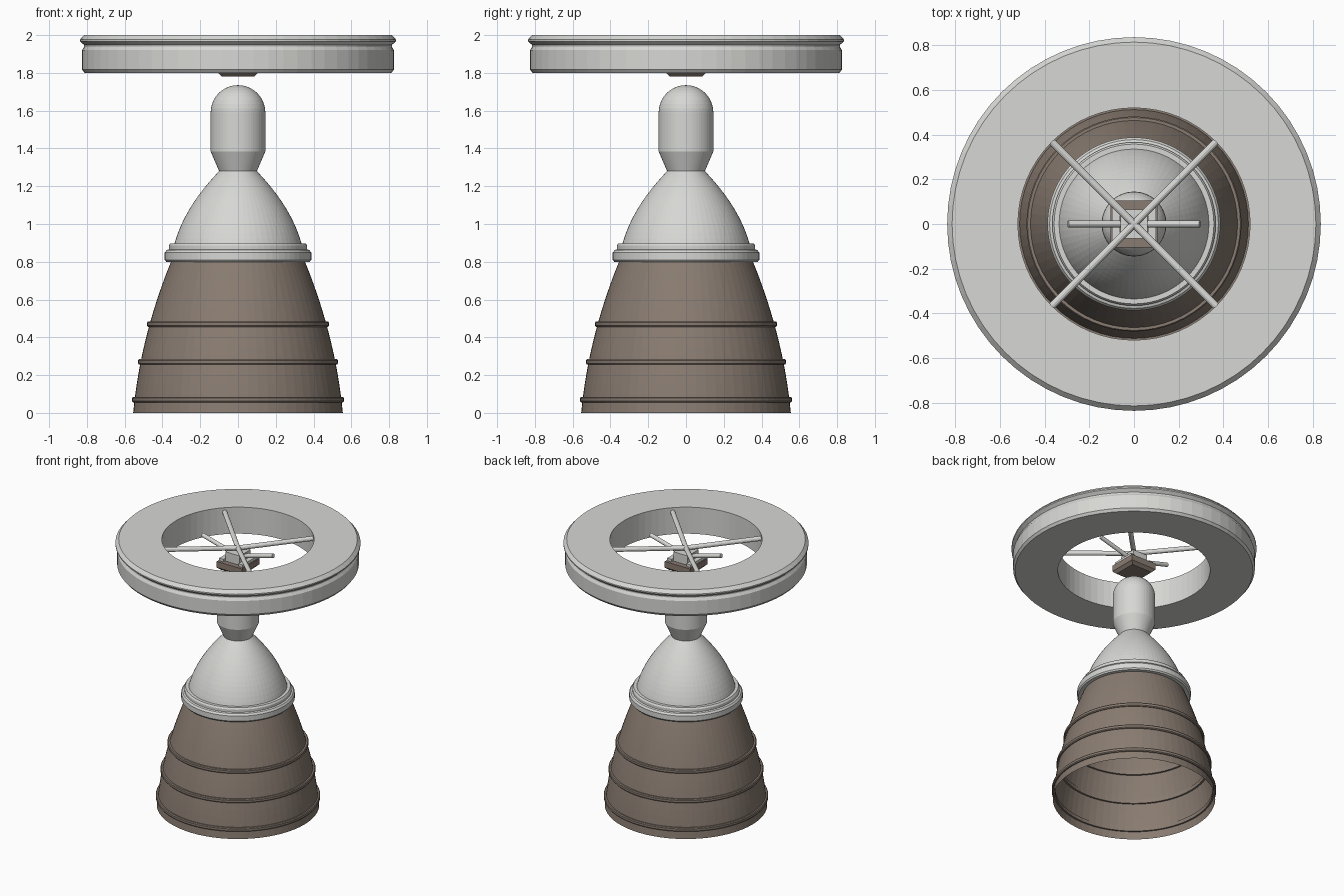
import bpy, bmesh, math
from mathutils import Vector

if "Cube" in bpy.data.objects:
    bpy.data.objects.remove(bpy.data.objects["Cube"])


def material(name, rgb):
    m = bpy.data.materials.new(name)
    m.use_nodes = True
    m.diffuse_color = (*rgb, 1)
    m.node_tree.nodes["Principled BSDF"].inputs["Base Color"].default_value = (*rgb, 1)
    return m


LIGHT = material("pale grey metal", (0.68, 0.68, 0.66))
BROWN = material("warm brown metal", (0.25, 0.2, 0.165))


def finish(name, bm, mat):
    bmesh.ops.recalc_face_normals(bm, faces=bm.faces)
    me = bpy.data.meshes.new(name)
    bm.to_mesh(me)
    bm.free()
    me.materials.append(mat)
    ob = bpy.data.objects.new(name, me)
    bpy.context.collection.objects.link(ob)
    return ob


def lathe(name, profile, mat, closed=False, steps=64):
    """Spin a (radius, height) profile about z."""
    bm = bmesh.new()
    vs = [bm.verts.new((r, 0, z)) for r, z in profile]
    es = [bm.edges.new(p) for p in zip(vs, vs[1:])]
    if closed:
        es.append(bm.edges.new((vs[-1], vs[0])))
    bmesh.ops.spin(bm, geom=vs + es, cent=(0, 0, 0), axis=(0, 0, 1),
                   angle=math.tau, steps=steps, use_merge=True)
    bmesh.ops.remove_doubles(bm, verts=bm.verts, dist=1e-5)
    return finish(name, bm, mat)


def rod(name, a, b, radius, mat):
    a, b = Vector(a), Vector(b)
    bm = bmesh.new()
    bmesh.ops.create_cone(bm, cap_ends=True, segments=12, radius1=radius,
                          radius2=radius, depth=(b - a).length)
    bm.transform((b - a).to_track_quat("Z", "Y").to_matrix().to_4x4())
    bmesh.ops.translate(bm, verts=bm.verts, vec=(a + b) / 2)
    return finish(name, bm, mat)


def block(name, size, centre, mat, taper=1):
    """Box whose underside is scaled by taper."""
    bm = bmesh.new()
    bmesh.ops.create_cube(bm, size=1)
    for v in bm.verts:
        k = taper if v.co.z < 0 else 1
        v.co = Vector((v.co.x * size[0] * k, v.co.y * size[1] * k,
                       v.co.z * size[2])) + Vector(centre)
    return finish(name, bm, mat)


# Bell: smooth flare, open underneath
def bell_radius(z):
    t = z / 0.8
    return 0.555 - 0.075 * t - 0.125 * t * t


lathe("nozzle_bell", [(bell_radius(0.8 * i / 16), 0.8 * i / 16) for i in range(17)], BROWN)
for i, z in enumerate((0.07, 0.27, 0.47)):
    r = bell_radius(z)
    lathe(f"bell_band_{i + 1}", [(r - 0.01, z - 0.014), (r + 0.009, z - 0.014),
          (r + 0.014, z - 0.008), (r + 0.014, z + 0.008), (r + 0.009, z + 0.014),
          (r - 0.01, z + 0.014)], BROWN, closed=True)

# Stepped collar between bell and dome
lathe("collar", [(0.34, 0.8), (0.38, 0.8), (0.388, 0.81), (0.388, 0.848), (0.378, 0.862),
                 (0.366, 0.866), (0.366, 0.886), (0.358, 0.898), (0.33, 0.898)],
      LIGHT, closed=True)

# Curved upper dome
lathe("upper_dome", [(0.338 - 0.102 * t - 0.136 * t * t, 0.89 + 0.39 * t)
                     for t in (i / 12 for i in range(13))], LIGHT)

# Rounded cylinder on a tapered neck
cap = [(0.145 * math.cos(a), 1.59 + 0.145 * math.sin(a))
       for a in (math.pi / 2 * i / 10 for i in range(11))]
lathe("capsule", [(0.0, 1.28), (0.1, 1.28), (0.145, 1.385)] + cap, LIGHT)

# Wide ring with a lipped upper edge
lathe("wheel_ring", [(0.52, 1.8), (0.812, 1.8), (0.826, 1.818), (0.826, 1.92),
                     (0.815, 1.938), (0.815, 1.948), (0.837, 1.967), (0.837, 1.976),
                     (0.815, 2.0), (0.52, 2.0)], LIGHT, closed=True)

# Four diagonal struts dipping slightly to the middle
for i in range(4):
    a = math.pi / 4 + i * math.pi / 2
    rod(f"strut_{i + 1}", (0, 0, 1.935),
        (0.522 * math.cos(a), 0.522 * math.sin(a), 1.965), 0.017, LIGHT)

# Small hub body hanging below the struts
block("hub_base", (0.21, 0.21, 0.02), (0, 0, 1.79), BROWN, taper=0.8)
block("hub_body", (0.21, 0.21, 0.045), (0, 0, 1.8225), BROWN)
block("hub_top", (0.12, 0.13, 0.07), (0, 0, 1.88), LIGHT)

# Side plates and rising arms
for name, s in (("left", 1), ("right", -1)):
    block(f"hub_plate_{name}", (0.035, 0.17, 0.02), (s * 0.08, 0, 1.855), LIGHT)
    rod(f"arm_{name}", (s * 0.05, 0, 1.888), (s * 0.295, 0, 1.955), 0.015, LIGHT)
